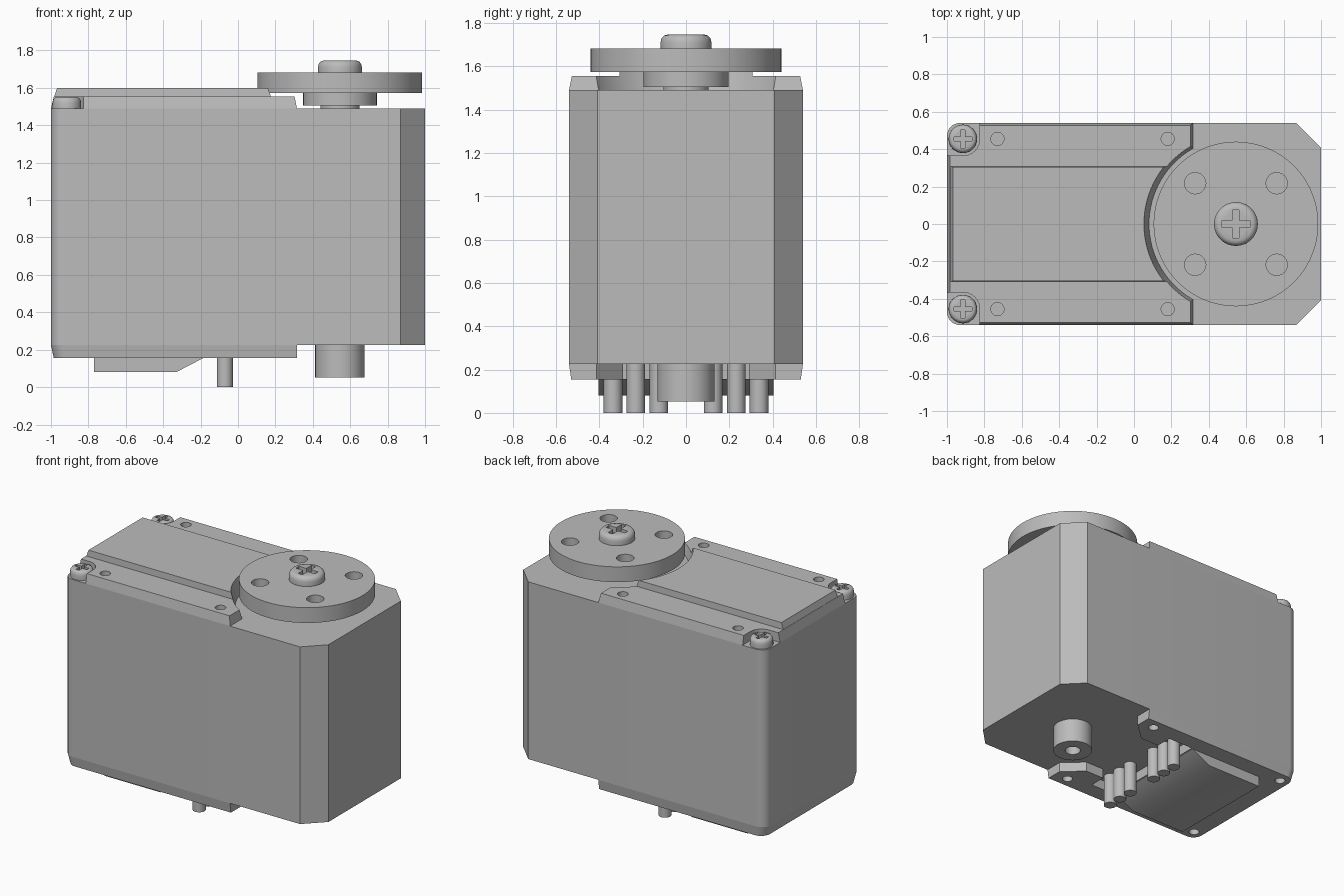
import bpy, bmesh
from math import cos, sin, pi

if "Cube" in bpy.data.objects:
    bpy.data.objects.remove(bpy.data.objects["Cube"], do_unlink=True)

grey = bpy.data.materials.new("plain_grey")
grey.use_nodes = True
GREY = (0.5, 0.5, 0.5, 1)
grey.diffuse_color = GREY
grey.node_tree.nodes["Principled BSDF"].inputs["Base Color"].default_value = GREY


def loft(name, *rings):
    """Solid through horizontal rings, each given as (points, z)."""
    bm = bmesh.new()
    loops = [[bm.verts.new((x, y, z)) for x, y in pts] for pts, z in rings]
    n = len(loops[0])
    for a, b in zip(loops, loops[1:]):
        for i in range(n):
            j = (i + 1) % n
            bm.faces.new((a[i], a[j], b[j], b[i]))
    bm.faces.new(loops[0][::-1])
    bm.faces.new(loops[-1])
    bmesh.ops.recalc_face_normals(bm, faces=bm.faces)
    mesh = bpy.data.meshes.new(name)
    bm.to_mesh(mesh)
    bm.free()
    mesh.materials.append(grey)
    ob = bpy.data.objects.new(name, mesh)
    bpy.context.collection.objects.link(ob)
    return ob


def arc(cx, cy, r, start, end, n):
    return [(cx + r * cos(start + (end - start) * i / n),
             cy + r * sin(start + (end - start) * i / n)) for i in range(n + 1)]


def circle(cx, cy, r, n=48):
    return arc(cx, cy, r, 0, 2 * pi, n)[:-1]


def rect(x0, x1, hw):
    return [(x0, -hw), (x1, -hw), (x1, hw), (x0, hw)]


def outline(xl, xr, hw, chamfer=0, r=0.07):
    """Case outline: rounded left corners, optionally chamfered right corners."""
    if chamfer:
        right = [(xr - chamfer, -hw), (xr, chamfer - hw),
                 (xr, hw - chamfer), (xr - chamfer, hw)]
    else:
        right = [(xr, -hw), (xr, hw)]
    return (right + arc(xl + r, hw - r, r, pi / 2, pi, 8)
            + arc(xl + r, r - hw, r, pi, 1.5 * pi, 8))


def cut(ob, *cutters):
    bpy.context.view_layer.objects.active = ob
    for c in cutters:
        mod = ob.modifiers.new("cut", 'BOOLEAN')
        mod.operation, mod.solver, mod.object = 'DIFFERENCE', 'EXACT', c
        bpy.ops.object.modifier_apply(modifier=mod.name)
        bpy.data.objects.remove(c, do_unlink=True)
    return ob


def hole(cx, cy, r, z0, z1):
    return loft("cutter", (circle(cx, cy, r, 24), z0), (circle(cx, cy, r, 24), z1))


def screw(name, cx, cy, r, z, h):
    """Round-edged pan head with a cross slot."""
    head = loft(name, *[(circle(cx, cy, r * k), z + h * t) for k, t in
                        ((1, 0), (1, 0.5), (0.96, 0.75), (0.87, 0.93), (0.75, 1))])
    a, b = 0.64 * r, 0.15 * r
    cross = [(a, -b), (a, b), (b, b), (b, a), (-b, a), (-b, b),
             (-a, b), (-a, -b), (-b, -b), (-b, -a), (b, -a), (b, -b)]
    cross = [(cx + x, cy + y) for x, y in cross]
    return cut(head, loft("cutter", (cross, z + 0.35 * h), (cross, z + 2 * h)))


AX = 0.545            # output shaft axis
SX, SY = -0.915, 0.455  # corner screw position
LOW, HIGH = 0.225, 1.49

# Main case
case = outline(-1, 1, 0.54, 0.132)
loft("case", (case, LOW), (case, HIGH))


def arc_cutter():
    return loft("cutter", (circle(AX, 0, 0.462, 96), 1.48), (circle(AX, 0, 0.497, 96), 1.62))


def corner_cutter(s):
    pts = arc(SX, SY, 0.09, -pi / 2, 0, 10)
    pts += [(SX + 0.09, 0.7), (-1.1, 0.7), (-1.1, SY - 0.09)]
    pts = [(x, s * y) for x, y in pts]
    return loft("cutter", (pts, 1.45), (pts, 1.7))


# Top cover with screw recesses and a raised centre
cover = loft("top_cover", (outline(-1, 0.315, 0.54), HIGH), (outline(-0.984, 0.302, 0.527), 1.555))
cut(cover, arc_cutter(), corner_cutter(1), corner_cutter(-1))
for s in (1, -1):
    cut(cover, hole(-0.73, s * SY, 0.035, 1.45, 1.6), hole(0.18, s * SY, 0.035, 1.45, 1.6))
centre = loft("raised_centre", (rect(-0.984, 0.4, 0.308), 1.55), (rect(-0.967, 0.4, 0.305), 1.6))
cut(centre, arc_cutter())
for s, side in ((1, "back"), (-1, "front")):
    screw("case_screw_" + side, SX, s * SY, 0.076, HIGH, 0.06)

# Bottom cover with a stepped opening for the pins
base = loft("bottom_cover", (outline(-0.985, 0.315, 0.53), 0.155), (outline(-1, 0.315, 0.54), LOW))
half = [(0.36, 0.455), (0.18, 0.29), (0.03, 0.29), (0.03, 0.41), (-0.17, 0.41)]
opening = half + [(x, -y) for x, y in half[::-1]]
cut(base, loft("cutter", (opening, 0.1), (opening, 0.3)))
for s in (1, -1):
    cut(base, hole(SX, s * SY, 0.035, 0.1, 0.3), hole(0.21, s * SY, 0.035, 0.1, 0.3))

# Sloped block under the case
loft("bottom_block", (rect(-0.77, -0.33, 0.405), 0.08), (rect(-0.77, -0.18, 0.405), 0.158))

# Connector pins
for s in (1, -1):
    for i, y in enumerate((0.125, 0.232, 0.337)):
        p = circle(-0.07, s * y, 0.043, 24)
        loft("pin_%s_%d" % ("back" if s > 0 else "front", i + 1), (p, 0), (p, LOW))

# Pivot boss below the shaft
boss = loft("pivot_boss", (circle(AX, 0, 0.132), 0.052), (circle(AX, 0, 0.132), LOW))
cut(boss, hole(AX, 0, 0.052, -0.1, 0.2))

# Output shaft, hub, disc and its screw
for name, r, z0, z1 in (("shaft", 0.105, HIGH, 1.505), ("hub", 0.197, 1.505, 1.573)):
    loft(name, (circle(AX, 0, r), z0), (circle(AX, 0, r), z1))
disc = loft("disc", (circle(AX, 0, 0.44, 96), 1.573), (circle(AX, 0, 0.44, 96), 1.682))
for sx in (1, -1):
    for sy in (1, -1):
        cut(disc, hole(AX + sx * 0.218, sy * 0.218, 0.057, 1.5, 1.8))
screw("disc_screw", AX, 0, 0.117, 1.682, 0.064)

# Smooth round walls, keep hard edges
bpy.ops.object.select_all(action='DESELECT')
for ob in bpy.context.collection.objects:
    if ob.type == 'MESH' and grey.name in ob.data.materials:
        ob.select_set(True)
        bpy.context.view_layer.objects.active = ob
bpy.ops.object.shade_smooth_by_angle(angle=0.6)
